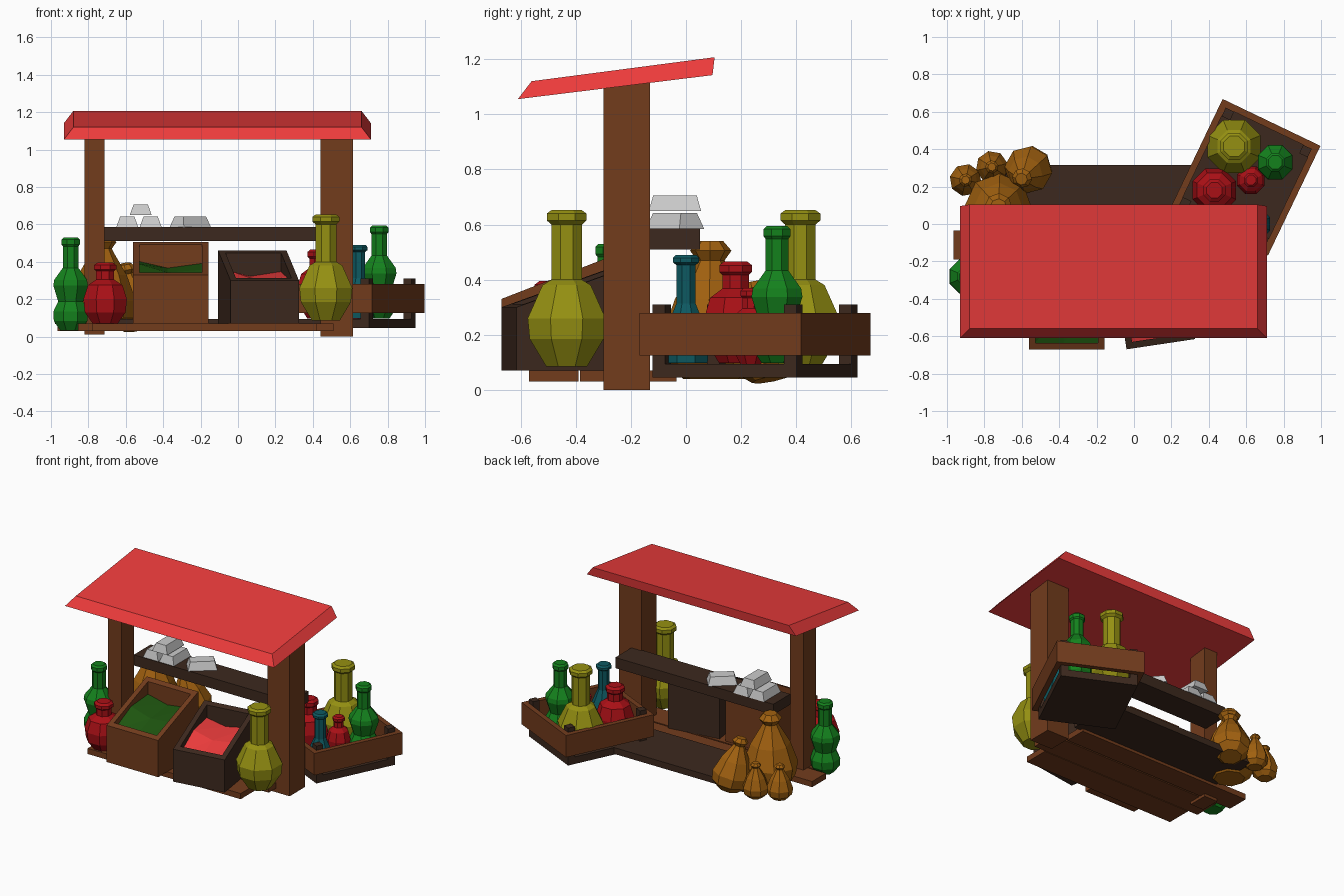
import bpy, bmesh
from math import cos, sin, pi, radians
from mathutils import Matrix, Vector

if "Cube" in bpy.data.objects:
    bpy.data.objects.remove(bpy.data.objects["Cube"])


def mat(name, r, g, b):
    m = bpy.data.materials.new(name)
    m.diffuse_color = (r, g, b, 1)
    m.use_nodes = True
    m.node_tree.nodes["Principled BSDF"].inputs["Base Color"].default_value = m.diffuse_color
    return m


WOOD = mat("wood", .17, .045, .012)
DARK = mat("dark_wood", .046, .022, .013)
CANVAS = mat("canvas_red", .85, .045, .045)
LEAF = mat("leaf_green", .013, .09, .005)
YELLOW = mat("yellow_glass", .30, .28, .006)
GREEN = mat("green_glass", .007, .22, .012)
RED = mat("red_glass", .40, .005, .008)
TEAL = mat("teal_glass", .004, .10, .12)
SACK = mat("sackcloth", .36, .12, .005)


def finish(name, bm, material, matrix=None):
    bmesh.ops.recalc_face_normals(bm, faces=bm.faces)
    me = bpy.data.meshes.new(name)
    bm.to_mesh(me)
    bm.free()
    ob = bpy.data.objects.new(name, me)
    bpy.context.collection.objects.link(ob)
    if material:
        me.materials.append(material)
    if matrix:
        ob.matrix_world = matrix
    return ob


def place(x, y, z, deg=0):
    return Matrix.Translation((x, y, z)) @ Matrix.Rotation(radians(deg), 4, 'Z')


def add_box(bm, x0, x1, y0, y1, z0, z1):
    m = Matrix.Translation(((x0 + x1) / 2, (y0 + y1) / 2, (z0 + z1) / 2))
    m = m @ Matrix.Diagonal((x1 - x0, y1 - y0, z1 - z0, 1))
    bmesh.ops.create_cube(bm, size=1, matrix=m)


def box(name, material, *dims, matrix=None):
    bm = bmesh.new()
    add_box(bm, *dims)
    return finish(name, bm, material, matrix)


def add_prism(bm, profile, x0, x1):
    # yz profile extruded along x
    a = [bm.verts.new((x0, y, z)) for y, z in profile]
    b = [bm.verts.new((x1, y, z)) for y, z in profile]
    bm.faces.new(a)
    bm.faces.new(b[::-1])
    for i in range(len(a)):
        j = (i + 1) % len(a)
        bm.faces.new((a[i], b[i], b[j], a[j]))


def lathe(name, material, profile, matrix, n=8):
    bm = bmesh.new()
    rings = [[bm.verts.new((r * cos(2 * pi * (i + .5) / n), r * sin(2 * pi * (i + .5) / n), z))
              for i in range(n)] for r, z in profile]
    for a, b in zip(rings, rings[1:]):
        for i in range(n):
            j = (i + 1) % n
            bm.faces.new((a[i], a[j], b[j], b[i]))
    bm.faces.new(rings[0])
    bm.faces.new(rings[-1])
    return finish(name, bm, material, matrix)


# Roof: sloped slab with bevelled front and ends
bm = bmesh.new()
low = [(-.93, -.61, 1.055), (.71, -.61, 1.055), (.71, .096, 1.142), (-.93, .096, 1.142)]
top = [(-.88, -.56, 1.12), (.66, -.56, 1.12), (.66, .104, 1.207), (-.88, .104, 1.207)]
a, b = [[bm.verts.new(p) for p in ring] for ring in (low, top)]
bm.faces.new(a)
bm.faces.new(b)
for i in range(4):
    j = (i + 1) % 4
    bm.faces.new((a[i], a[j], b[j], b[i]))
finish("roof", bm, CANVAS)

# Posts, counter and floor
for name, x0, x1, y0, y1, z0 in (("left_post", -.82, -.715, -.285, -.145, .01),
                                 ("right_post", .44, .615, -.30, -.13, 0)):
    bm = bmesh.new()
    top = [(y1, 1.155 + .123 * y1), (y0, 1.155 + .123 * y0)]
    add_prism(bm, [(y0, z0), (y1, z0)] + top, x0, x1)
    finish(name, bm, WOOD)
box("counter", DARK, -.72, .52, -.14, .05, .51, .585)
for i, (x0, x1, y0, y1) in enumerate(((-.78, .42, -.57, -.39), (-.855, .51, -.385, -.20),
                                      (-.965, .40, -.19, -.035))):
    box(f"floor_plank_{i}", WOOD, x0, x1, y0, y1, .03, .07)
box("back_floor", DARK, -.72, .45, -.06, .315, .05, .095)


# Sloping display bins, origin at the front left corner
def bin_(name, material, fill, w, d, hf, hb, matrix, t=.035):
    bm = bmesh.new()
    side = [(0, 0), (d, 0), (d, hb), (0, hf)]
    add_prism(bm, side, 0, t)
    add_prism(bm, side, w - t, w)
    s = (hb - hf) / d
    add_prism(bm, [(0, 0), (t, 0), (t, hf + s * t), (0, hf)], t, w - t)
    add_prism(bm, [(d - t, 0), (d, 0), (d, hb), (d - t, hb - s * t)], t, w - t)
    add_box(bm, t, w - t, t, d - t, 0, t)
    finish(name, bm, material, matrix)
    # uneven contents
    bm = bmesh.new()
    drops = ((.05, .07, .05), (.03, .075, .06), (.09, .125, .10))
    grid = []
    for j, row in enumerate(drops):
        y = t + (d - 2 * t) * j / 2
        grid.append([bm.verts.new((t + (w - 2 * t) * f, y, hf + s * y - e))
                     for f, e in zip((0, .45, 1), row)])
    for j in range(2):
        for i in range(2):
            p, q, r, u = grid[j][i], grid[j][i + 1], grid[j + 1][i + 1], grid[j + 1][i]
            bm.faces.new((p, q, r))
            bm.faces.new((p, r, u))
    finish(name + "_contents", bm, fill, matrix)


bin_("green_bin", WOOD, LEAF, .405, .45, .26, .435, place(-.562, -.67, .07))
bin_("red_bin", DARK, CANVAS, .37, .45, .23, .39, place(-.04, -.67, .07, 8.5))

# Turned crate for bottles
C = place(.595, .25, 0, -25.6)
W, L, T = .29, .325, .035
box("crate_base", DARK, -W + T, W - T, -L + T, L - T, .045, .095, matrix=C)
bm = bmesh.new()
for s in (-1, 1):
    xs, ys = sorted((s * W, s * (W - T))), sorted((s * L, s * (L - T)))
    add_box(bm, *xs, -L, L, .125, .28)
    add_box(bm, -W + T, W - T, *ys, .125, .28)
finish("crate_walls", bm, WOOD, C)
bm = bmesh.new()
for sx in (-1, 1):
    for sy in (-1, 1):
        xs = sorted((sx * (W - T), sx * (W - T - .05)))
        ys = sorted((sy * (L - T), sy * (L - T - .05)))
        add_box(bm, *xs, *ys, .05, .31)
finish("crate_corner_posts", bm, DARK, C)

# Bottles
ROUND = [(.08, 0), (.145, .10), (.153, .175), (.095, .295), (.06, .315), (.06, .515),
         (.078, .53), (.078, .555), (.06, .567)]
WAISTED = [(.06, 0), (.097, .05), (.10, .10), (.072, .155), (.1, .24), (.095, .27), (.045, .335),
           (.045, .45), (.053, .46), (.053, .485), (.04, .497)]
SQUAT = [(.065, 0), (.118, .07), (.126, .14), (.1, .215), (.052, .245), (.052, .29),
         (.064, .30), (.064, .322), (.045, .335)]
TALL = [(.085, 0), (.09, .08), (.07, .14), (.038, .215), (.038, .355), (.052, .365),
        (.052, .38), (.04, .392)]
for name, m, prof, x, y, z, sr, sz in (
        ("yellow_bottle_front", YELLOW, ROUND, .47, -.433, .085, 1, 1),
        ("yellow_bottle_crate", YELLOW, ROUND, .535, .415, .085, 1, 1),
        ("green_bottle_left", GREEN, WAISTED, -.895, -.28, .033, 1, 1),
        ("green_bottle_crate", GREEN, WAISTED, .755, .33, .098, 1, 1),
        ("red_bottle_left", RED, SQUAT, -.71, -.49, .06, 1, 1),
        ("red_bottle_crate", RED, SQUAT, .43, .18, .098, 1, 1.1),
        ("small_red_bottle", RED, SQUAT, .625, .235, .095, .63, .82),
        ("teal_bottle", TEAL, TALL, .645, 0, .098, 1, 1)):
    lathe(name, m, [(r * sr, h * sz) for r, h in prof], Matrix.Translation((x, y, z)))

# Tied sacks, unit height, the medium one leans
BAG = [(.20, 0), (.33, .12), (.36, .30), (.26, .58), (.12, .82), (.10, .86), (.15, .93), (.09, 1)]
for i, (x, y, h, lean, turn) in enumerate(((-.725, .09, .50, 0, 20), (-.55, .31, .36, -14, 60),
                                           (-.90, .235, .24, 0, 10), (-.76, .305, .24, 0, 35))):
    M = Matrix.Translation((x, y, .04)) @ Matrix.Rotation(radians(lean), 4, Vector((-.8, .6, 0)))
    M = M @ Matrix.Rotation(radians(turn), 4, 'Z') @ Matrix.Scale(h, 4)
    lathe(f"sack_{i}", SACK, BAG, M)

# Metal bars on the counter
for i, (x, z, a) in enumerate(((-.592, .585, 0), (-.467, .585, 0), (-.52, .65, 0),
                               (-.255, .585, -50))):
    bm = bmesh.new()
    bmesh.ops.create_cube(bm, size=1, matrix=Matrix.Translation((0, 0, .0275)) @
                          Matrix.Diagonal((.118, .19, .057, 1)))
    for v in bm.verts:
        if v.co.z > .03:
            v.co.x *= .65
            v.co.y *= .83
    finish(f"metal_bar_{i}", bm, None, place(x, -.04, z, a))
